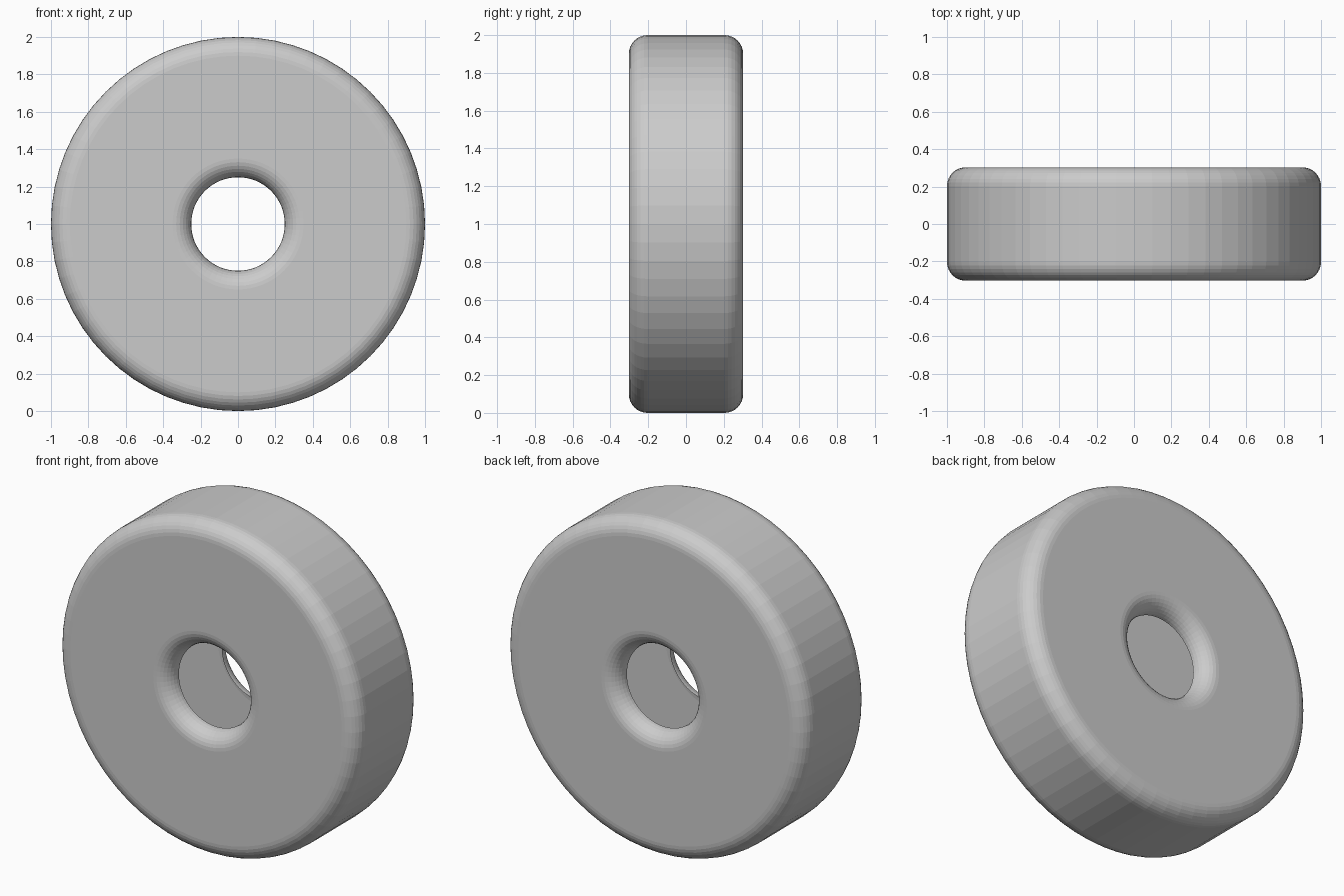
import bpy, bmesh
from math import sin, cos, pi

if "Cube" in bpy.data.objects:
    bpy.data.objects.remove(bpy.data.objects["Cube"])

SEGMENTS, STEPS = 64, 8
OUTER, BORE, HALF_WIDTH, FILLET = 1.0, 0.25, 0.303, 0.1


def fillet(radius, y, start, end):
    """Quarter-round profile points (radius, y) between two angles."""
    return [(radius + FILLET * cos(a), y + FILLET * sin(a))
            for a in (start + (end - start) * i / STEPS for i in range(STEPS + 1))]


# Half profile: bore lip, flat face, outer rounded edge; mirrored for the back
edge_y = HALF_WIDTH - FILLET
front = (fillet(BORE + FILLET, -edge_y, -pi, -pi / 2)
         + fillet(OUTER - FILLET, -edge_y, -pi / 2, 0))
profile = front + [(r, -y) for r, y in reversed(front)]

# Revolve the profile about y; the shell stays open inside the bore
bm = bmesh.new()
rings = [[bm.verts.new((r * sin(2 * pi * k / SEGMENTS), y,
                        1 + r * cos(2 * pi * k / SEGMENTS)))
          for k in range(SEGMENTS)] for r, y in profile]
for a, b in zip(rings, rings[1:]):
    for k in range(SEGMENTS):
        n = (k + 1) % SEGMENTS
        bm.faces.new((a[k], a[n], b[n], b[k]))
bmesh.ops.recalc_face_normals(bm, faces=bm.faces)
# Make sure the front face points outwards (towards -y)
bm.normal_update()
front_face = min(bm.faces, key=lambda f: f.calc_center_median().y)
if front_face.normal.y > 0:
    bmesh.ops.reverse_faces(bm, faces=bm.faces)

mesh = bpy.data.meshes.new("wheel")
bm.to_mesh(mesh)
bm.free()
wheel = bpy.data.objects.new("wheel", mesh)
bpy.context.collection.objects.link(wheel)
